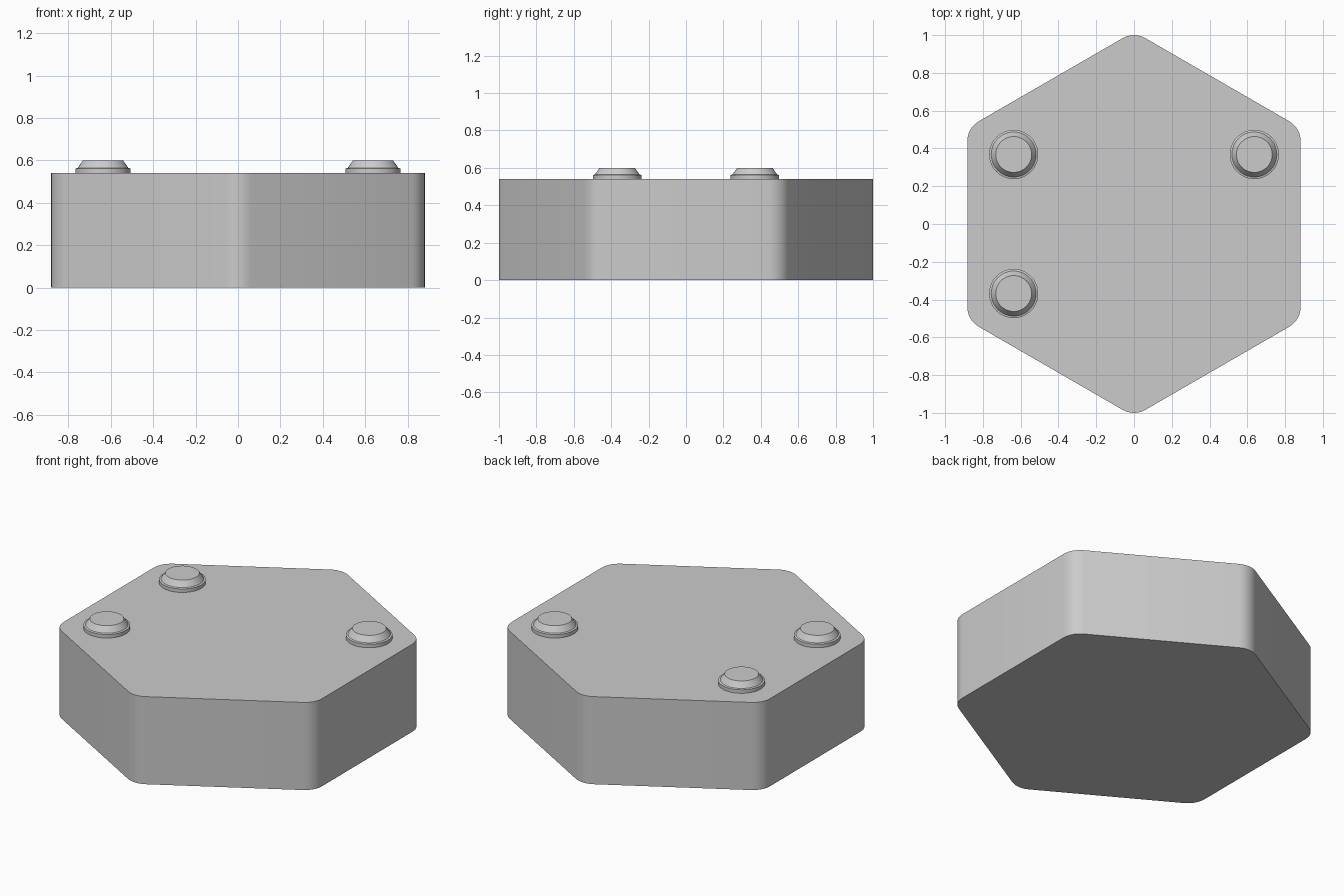
import bpy, bmesh, math

if "Cube" in bpy.data.objects:
    bpy.data.objects.remove(bpy.data.objects["Cube"])

grey = bpy.data.materials.new("plain_grey")
grey.diffuse_color = (0.6, 0.6, 0.6, 1)
grey.use_nodes = True
grey.node_tree.nodes["Principled BSDF"].inputs["Base Color"].default_value = grey.diffuse_color


def finish(name, bm, location=(0, 0, 0)):
    bmesh.ops.recalc_face_normals(bm, faces=bm.faces)
    mesh = bpy.data.meshes.new(name)
    bm.to_mesh(mesh)
    bm.free()
    mesh.materials.append(grey)
    obj = bpy.data.objects.new(name, mesh)
    obj.location = location
    bpy.context.collection.objects.link(obj)
    bpy.ops.object.select_all(action='DESELECT')
    obj.select_set(True)
    bpy.context.view_layer.objects.active = obj
    bpy.ops.object.shade_smooth_by_angle(angle=math.radians(20))
    return obj


# Hexagonal block with rounded vertical corners
APOTHEM, FILLET, HEIGHT, STEPS = 0.882, 0.12, 0.54, 6
centre_radius = (APOTHEM - FILLET) / math.cos(math.pi / 6)
bm = bmesh.new()
outline = []
for corner in range(6):
    a = math.radians(30 + 60 * corner)
    for i in range(STEPS + 1):
        b = a + math.radians(-30 + 60 * i / STEPS)
        outline.append(bm.verts.new((centre_radius * math.cos(a) + FILLET * math.cos(b),
                                     centre_radius * math.sin(a) + FILLET * math.sin(b), 0)))
base = bm.faces.new(outline)
top = bmesh.ops.extrude_face_region(bm, geom=[base], use_keep_orig=True)
bmesh.ops.translate(bm, vec=(0, 0, HEIGHT),
                    verts=[v for v in top["geom"] if isinstance(v, bmesh.types.BMVert)])
finish("hexagonal_block", bm)


# Studs: short rim, small ledge, then a tapered cap
def stud(name, x, y, sides=48):
    bm = bmesh.new()
    rings = []
    for r, z in [(0.13, 0), (0.13, 0.022), (0.119, 0.025), (0.095, 0.06)]:
        rings.append([bm.verts.new((r * math.cos(math.tau * i / sides),
                                    r * math.sin(math.tau * i / sides), z))
                      for i in range(sides)])
    for low, high in zip(rings, rings[1:]):
        for i in range(sides):
            j = (i + 1) % sides
            bm.faces.new((low[i], low[j], high[j], high[i]))
    bm.faces.new(rings[0][::-1])
    bm.faces.new(rings[-1])
    finish(name, bm, (x, y, HEIGHT))


stud("stud_back_left", -0.637, 0.368)
stud("stud_back_right", 0.637, 0.368)
stud("stud_front_left", -0.637, -0.368)
